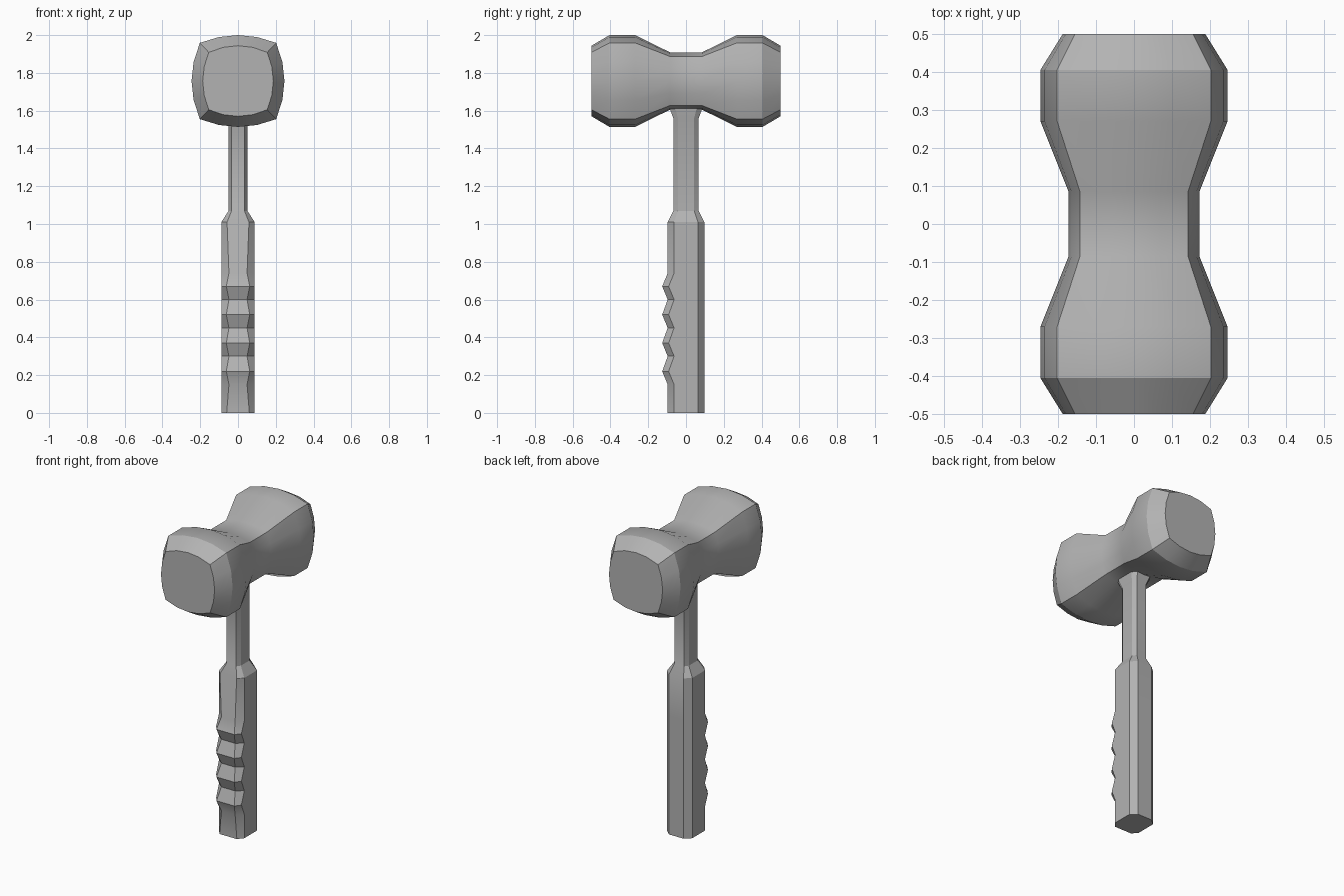
import bpy, bmesh, math

cube = bpy.data.objects.get("Cube")
if cube:
    bpy.data.objects.remove(cube, do_unlink=True)

grey = bpy.data.materials.new("plain grey")
grey.use_nodes = True
colour = (0.45, 0.45, 0.45, 1)
grey.diffuse_color = colour
grey.node_tree.nodes["Principled BSDF"].inputs["Base Color"].default_value = colour


def loft(name, rings):
    """Skin a list of equal-length rings and cap both ends."""
    bm = bmesh.new()
    loops = [[bm.verts.new(p) for p in ring] for ring in rings]
    n = len(loops[0])
    for a, b in zip(loops, loops[1:]):
        for i in range(n):
            j = (i + 1) % n
            bm.faces.new((a[i], a[j], b[j], b[i]))
    bm.faces.new(loops[0])
    bm.faces.new(loops[-1])
    bmesh.ops.recalc_face_normals(bm, faces=bm.faces)
    mesh = bpy.data.meshes.new(name)
    bm.to_mesh(mesh)
    bm.free()
    mesh.materials.append(grey)
    obj = bpy.data.objects.new(name, mesh)
    bpy.context.collection.objects.link(obj)
    bpy.ops.object.select_all(action="DESELECT")
    obj.select_set(True)
    bpy.context.view_layer.objects.active = obj
    bpy.ops.object.shade_smooth_by_angle(angle=math.radians(30))
    return obj


def head_ring(y, half_x, half_z, corner_x, corner_z):
    """Square section with bulging sides, four segments to a side."""
    ring = []
    for side in range(4):
        c, s = round(math.cos(side * math.pi / 2)), round(math.sin(side * math.pi / 2))
        for t in (-1, -0.5, 0, 0.5):
            along_x, along_z = t * corner_x, t * corner_z
            out_x = half_x - (half_x - corner_x) * t * t
            out_z = half_z - (half_z - corner_z) * t * t
            ring.append((c * out_x - s * along_x, y, 1.757 + s * out_z + c * along_z))
    return ring


# Head: waisted block, mirrored front to back
half_profile = [
    (0.5, 0.187, 0.187, 0.155, 0.152),
    (0.405, 0.246, 0.243, 0.202, 0.202),
    (0.27, 0.246, 0.243, 0.202, 0.202),
    (0.085, 0.172, 0.152, 0.142, 0.13),
]
profile = [(-y, *r) for y, *r in half_profile] + half_profile[::-1]
loft("hammer_head", [head_ring(*p) for p in profile])


def handle_ring(z, half_x, half_y, flat_x, flat_y, front_x=None, push=0):
    """Octagonal section; push moves the front face toward the fingers."""
    fx = front_x or flat_x
    return [(fx, -half_y - push, z), (half_x, -flat_y - push, z),
            (half_x, flat_y, z), (flat_x, half_y, z),
            (-flat_x, half_y, z), (-half_x, flat_y, z),
            (-half_x, -flat_y - push, z), (-fx, -half_y - push, z)]


# Handle: grip with four finger ridges, then shaft flaring into the head
grip = (0.088, 0.097, 0.05, 0.063)
rings = [handle_ring(0, *grip, 0.06)]
for k in range(4):
    base = 0.15 * (k + 1)
    rings.append(handle_ring(base, *grip, 0.048))
    rings.append(handle_ring(base + 0.07, *grip, 0.062, 0.029))
rings.append(handle_ring(0.74, *grip, 0.048))
rings.append(handle_ring(1.01, *grip, 0.058))
shaft = (0.05, 0.067, 0.034, 0.043)
rings += [handle_ring(1.07, *shaft), handle_ring(1.56, *shaft),
          handle_ring(1.615, 0.07, 0.088, 0.048, 0.057),
          handle_ring(1.66, 0.07, 0.088, 0.048, 0.057)]
loft("handle", rings)
